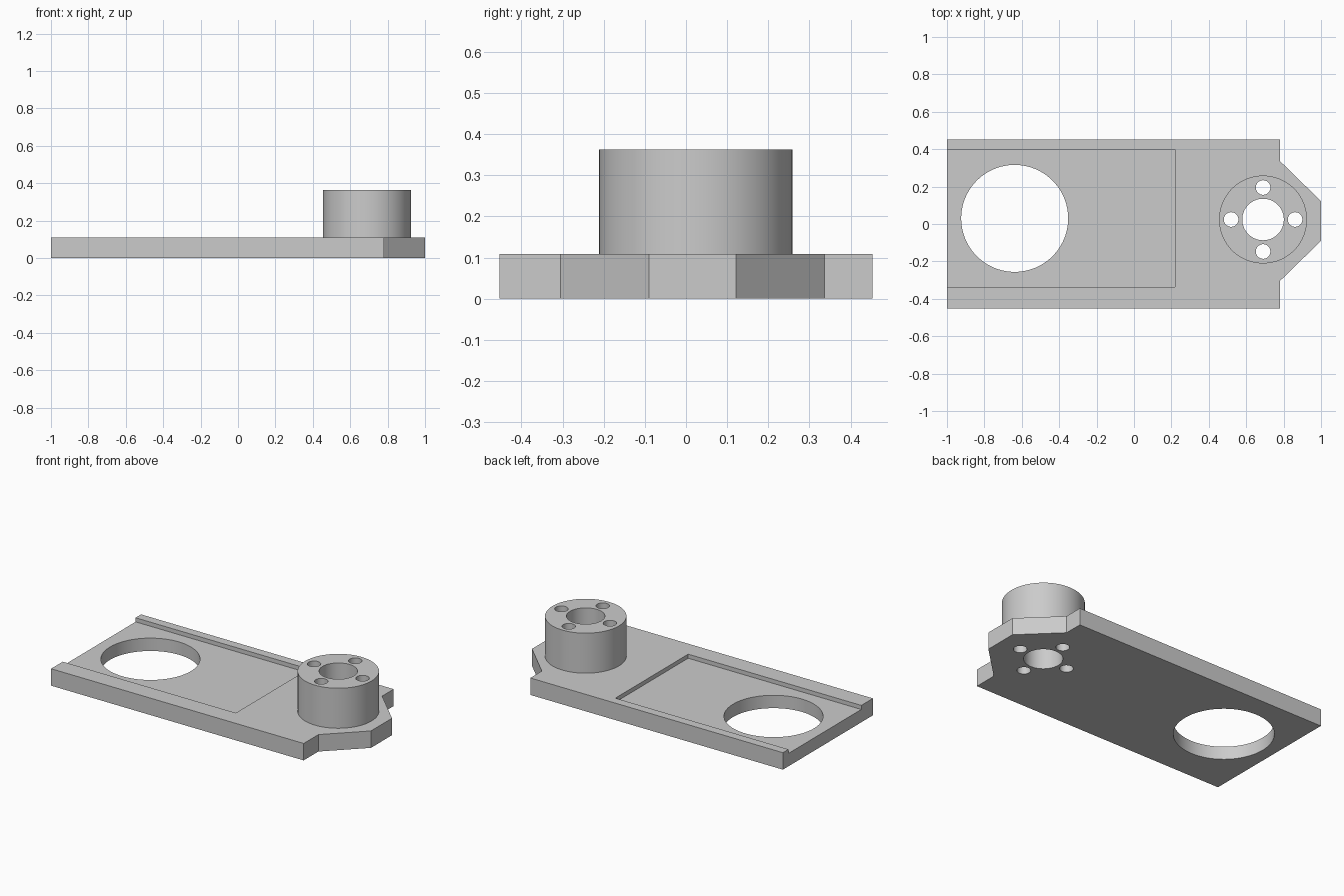
import bpy
import math

cube = bpy.data.objects.get("Cube")
if cube:
    bpy.data.objects.remove(cube, do_unlink=True)

PLATE_TOP = 0.108
POCKET_DEPTH = 0.026
BOSS_TOP = 0.363
BOSS_X, BOSS_Y = 0.69, 0.024

grey = bpy.data.materials.new("light grey")
grey.use_nodes = True
colour = (0.6, 0.6, 0.6, 1)
grey.diffuse_color = colour
grey.node_tree.nodes["Principled BSDF"].inputs["Base Color"].default_value = colour


def prism(name, outline, z0, z1):
    """Extrude a counter-clockwise outline between two heights."""
    n = len(outline)
    verts = [(x, y, z) for z in (z0, z1) for x, y in outline]
    faces = [list(reversed(range(n))), list(range(n, 2 * n))]
    faces += [[i, (i + 1) % n, n + (i + 1) % n, n + i] for i in range(n)]
    mesh = bpy.data.meshes.new(name)
    mesh.from_pydata(verts, [], faces)
    mesh.materials.append(grey)
    obj = bpy.data.objects.new(name, mesh)
    bpy.context.collection.objects.link(obj)
    return obj


def cylinder(name, x, y, radius, z0, z1, sides=96):
    steps = [2 * math.pi * i / sides for i in range(sides)]
    ring = [(x + radius * math.cos(a), y + radius * math.sin(a)) for a in steps]
    return prism(name, ring, z0, z1)


def combine(target, tool, operation):
    """Apply a boolean and discard the helper."""
    tool.hide_render = True
    mod = target.modifiers.new(tool.name, "BOOLEAN")
    mod.operation = operation
    mod.solver = "EXACT"
    mod.object = tool
    bpy.context.view_layer.objects.active = target
    bpy.ops.object.modifier_apply(modifier=mod.name)
    bpy.data.objects.remove(tool, do_unlink=True)


# Plate with a tapered nose
plate = prism("mounting_plate", [
    (-1, -0.453), (0.78, -0.453), (0.78, -0.305), (1, -0.09),
    (1, 0.122), (0.78, 0.337), (0.78, 0.453), (-1, 0.453)], 0, PLATE_TOP)

# Shallow pocket open at the left end
pocket = prism("pocket_cutter", [
    (-1.1, -0.336), (0.22, -0.336), (0.22, 0.397), (-1.1, 0.397)],
    PLATE_TOP - POCKET_DEPTH, PLATE_TOP + 0.1)
combine(plate, pocket, "DIFFERENCE")

# Raised round boss
boss = cylinder("boss", BOSS_X, BOSS_Y, 0.235, PLATE_TOP / 2, BOSS_TOP)
combine(plate, boss, "UNION")

# Through holes: large opening, shaft bore and four screw holes
holes = [(-0.638, 0.03, 0.286), (BOSS_X, BOSS_Y, 0.111)]
for i in range(4):
    a = i * math.pi / 2
    holes.append((BOSS_X + 0.171 * math.cos(a), BOSS_Y + 0.171 * math.sin(a), 0.039))
for x, y, r in holes:
    combine(plate, cylinder("hole_cutter", x, y, r, -0.1, BOSS_TOP + 0.1), "DIFFERENCE")

# Smooth round walls, crisp edges
bpy.ops.object.select_all(action="DESELECT")
plate.select_set(True)
bpy.context.view_layer.objects.active = plate
bpy.ops.object.shade_smooth_by_angle(angle=math.radians(30))
